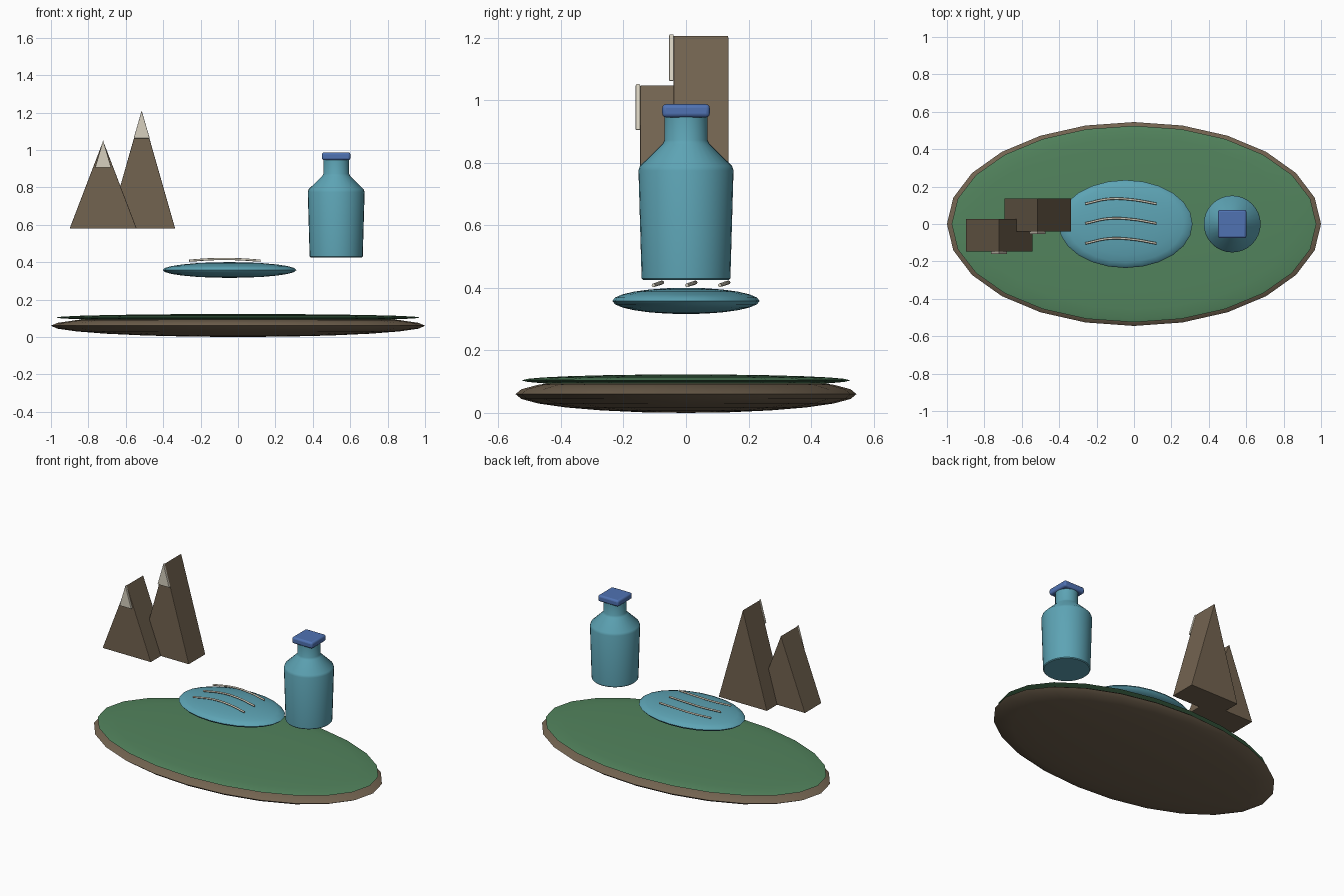
import bpy, bmesh, math

if "Cube" in bpy.data.objects:
    bpy.data.objects.remove(bpy.data.objects["Cube"])


def material(name, rgb):
    m = bpy.data.materials.new(name)
    m.diffuse_color = (*rgb, 1)
    m.use_nodes = True
    m.node_tree.nodes["Principled BSDF"].inputs["Base Color"].default_value = m.diffuse_color
    return m


EARTH = material("earth", (0.17, 0.125, 0.08))
GRASS = material("grass", (0.085, 0.23, 0.11))
WATER = material("water", (0.11, 0.37, 0.46))
CAP = material("cap_blue", (0.08, 0.17, 0.45))
SNOW = material("snow", (0.68, 0.63, 0.52))


def add_mesh(name, bm, mat, smooth=None, bevel=0, segments=2):
    bmesh.ops.recalc_face_normals(bm, faces=bm.faces)
    me = bpy.data.meshes.new(name)
    bm.to_mesh(me)
    bm.free()
    ob = bpy.data.objects.new(name, me)
    bpy.context.collection.objects.link(ob)
    me.materials.append(mat)
    if bevel:
        mod = ob.modifiers.new("bevel", 'BEVEL')
        mod.width, mod.segments = bevel, segments
    if smooth:
        bpy.ops.object.select_all(action='DESELECT')
        ob.select_set(True)
        bpy.context.view_layer.objects.active = ob
        bpy.ops.object.shade_smooth_by_angle(angle=math.radians(smooth))
    return ob


def disc(name, centre, radii, mat, segments=24):
    bm = bmesh.new()
    bmesh.ops.create_uvsphere(bm, u_segments=segments, v_segments=12, radius=1)
    for v in bm.verts:
        v.co = [c + r * a for c, r, a in zip(centre, radii, v.co)]
    return add_mesh(name, bm, mat, 40)


def wedge(name, x, half, z0, z1, y0, y1, mat, bevel):
    # triangular prism running front to back
    bm = bmesh.new()
    front = [bm.verts.new((px, y0, pz)) for px, pz in
             ((x - half, z0), (x + half, z0), (x, z1))]
    face = bm.faces.new(front)
    ext = bmesh.ops.extrude_face_region(bm, geom=[face], use_keep_orig=True)
    for v in ext["geom"]:
        if isinstance(v, bmesh.types.BMVert):
            v.co.y = y1
    return add_mesh(name, bm, mat, None, bevel)


def lathe(name, x, profile, mat, n=32):
    bm = bmesh.new()
    rings = [[bm.verts.new((x + r * math.cos(2 * math.pi * i / n),
                            r * math.sin(2 * math.pi * i / n), z))
              for i in range(n)] for r, z in profile]
    for a, b in zip(rings, rings[1:]):
        for i in range(n):
            j = (i + 1) % n
            bm.faces.new((a[i], a[j], b[j], b[i]))
    bm.faces.new(rings[0])
    bm.faces.new(rings[-1])
    return add_mesh(name, bm, mat, 35)


# Island and pond
disc("island_base", (0, 0, 0.06), (1.0, 0.545, 0.06), EARTH)
disc("grass_top", (0, 0, 0.104), (0.975, 0.525, 0.019), GRASS)
disc("pond", (-0.045, 0, 0.358), (0.358, 0.235, 0.042), WATER)

# Ripples over the pond
for k, y in enumerate((-0.104, 0.003, 0.108)):
    cu = bpy.data.curves.new("ripple", 'CURVE')
    cu.dimensions = '3D'
    cu.bevel_depth, cu.bevel_resolution = 0.006, 2
    cu.use_fill_caps = True
    cu.materials.append(SNOW)
    sp = cu.splines.new('BEZIER')
    pts = ((-0.26, 0, 0.408), (-0.135, 0.026, 0.416),
           (-0.01, 0.022, 0.416), (0.12, 0, 0.408))
    sp.bezier_points.add(len(pts) - 1)
    for p, (px, dy, pz) in zip(sp.bezier_points, pts):
        p.co = (px, y + dy, pz)
        p.handle_left_type = p.handle_right_type = 'AUTO'
    sp.resolution_u = 6
    bpy.context.collection.objects.link(
        bpy.data.objects.new(f"ripple_{k + 1}", cu))

# Mountains with snow plates on their front faces
for k, (x, half, top, y0, y1, snow_z, snow_w) in enumerate((
        (-0.721, 0.179, 1.048, -0.147, 0.028, 0.905, 0.043),
        (-0.515, 0.179, 1.207, -0.040, 0.136, 1.062, 0.043))):
    wedge(f"mountain_{k + 1}", x, half, 0.58, top, y0, y1, EARTH, 0.003)
    wedge(f"snow_cap_{k + 1}", x, snow_w, snow_z, top + 0.004,
          y0 - 0.014, y0 + 0.001, SNOW, 0.002)

# Bottle
lathe("bottle", 0.525, [(0.137, 0.425), (0.142, 0.43), (0.152, 0.775),
                        (0.147, 0.79), (0.075, 0.86), (0.069, 0.872),
                        (0.069, 0.955)], WATER)

# Square stopper
bm = bmesh.new()
bmesh.ops.create_cube(bm, size=1)
for v in bm.verts:
    v.co = (0.525 + v.co.x * 0.152, v.co.y * 0.152, 0.966 + v.co.z * 0.042)
add_mesh("bottle_stopper", bm, CAP, 40, 0.012, 3)
